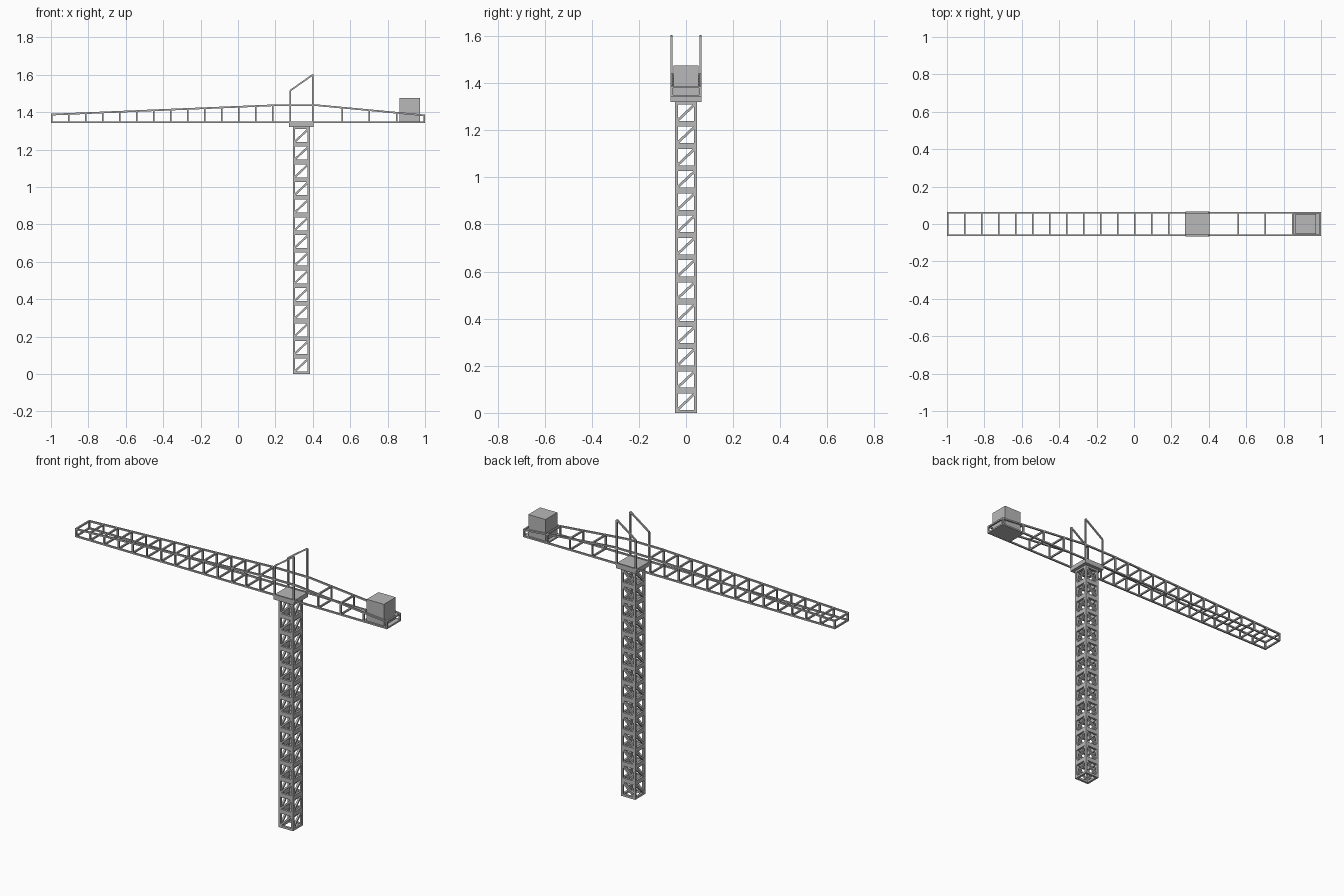
import bpy, bmesh
from mathutils import Vector, Matrix

cube = bpy.data.objects.get("Cube")
if cube:
    bpy.data.objects.remove(cube, do_unlink=True)

grey = bpy.data.materials.new("steel_grey")
grey.use_nodes = True
colour = (0.48, 0.48, 0.48, 1)
grey.diffuse_color = colour
grey.node_tree.nodes["Principled BSDF"].inputs["Base Color"].default_value = colour


def box(bm, centre, size):
    m = Matrix.Translation(centre) @ Matrix.Diagonal((*size, 1))
    bmesh.ops.create_cube(bm, size=1, matrix=m)


def bar(bm, a, b, t):
    """Square bar from a to b, thickness t, kept aligned with the axes."""
    a, b = Vector(a), Vector(b)
    along = (b - a).normalized()
    helper = Vector((0, 1, 0)) if abs(along.y) < 0.5 else Vector((0, 0, 1))
    if abs(along.x) < 0.01 and abs(along.y) > 0.01:
        helper = Vector((1, 0, 0))
    side = helper.cross(along).normalized()
    other = along.cross(side)
    rot = Matrix((side, other, along)).transposed().to_4x4()
    size = Matrix.Diagonal((t, t, (b - a).length, 1))
    bmesh.ops.create_cube(bm, size=1, matrix=Matrix.Translation((a + b) / 2) @ rot @ size)


def finish(bm, name):
    mesh = bpy.data.meshes.new(name)
    bm.to_mesh(mesh)
    bm.free()
    mesh.materials.append(grey)
    ob = bpy.data.objects.new(name, mesh)
    bpy.context.collection.objects.link(ob)
    return ob


# Mast: one braced cell, stacked with an array
MX, CELLS, MAST_H = 0.339, 14, 1.322
CELL = MAST_H / CELLS
T = 0.0125
r = 0.046 - T / 2
bm = bmesh.new()
for s in (-1, 1):
    for q in (-1, 1):
        box(bm, (MX + s * r, q * r, CELL / 2), (T, T, CELL))
    for z in (T / 2, CELL - T / 2):
        box(bm, (MX, s * r, z), (2 * r - T, T, T))
        box(bm, (MX + s * r, 0, z), (T, 2 * r - T, T))
    lo, hi = T * 0.8, CELL - T * 0.8
    bar(bm, (MX - r, s * r, lo), (MX + r, s * r, hi), 0.0105)
    bar(bm, (MX + s * r, -r, lo), (MX + s * r, r, hi), 0.0105)
mast = finish(bm, "mast")
stack = mast.modifiers.new("stack", 'ARRAY')
stack.count = CELLS
stack.use_relative_offset = False
stack.use_constant_offset = True
stack.constant_offset_displace = (0, 0, CELL)

# Slewing platform
bm = bmesh.new()
box(bm, (MX, 0, 1.334), (0.13, 0.13, 0.026))
finish(bm, "platform")

# Jib chords
B = 0.009
Y = 0.0605
LOW = 1.346
TOP = [(-0.9955, 1.387), (0.2, 1.437), (0.42, 1.437), (0.9955, 1.383)]
bm = bmesh.new()
for y in (-Y, Y):
    box(bm, (0, y, LOW), (2, B, B))
    for (xa, za), (xb, zb) in zip(TOP, TOP[1:]):
        bar(bm, (xa, y, za), (xb, y, zb), B)
finish(bm, "jib_chords")


def top_height(x):
    for (xa, za), (xb, zb) in zip(TOP, TOP[1:]):
        if xa <= x <= xb:
            return za + (zb - za) * (x - xa) / (xb - xa)


# Jib frames: a rectangular ring at each station
bm = bmesh.new()
stations = [-0.9955 + 0.0909 * i for i in range(14)]
stations += [0.557, 0.701, 0.848, 0.9955]
for x in stations:
    z = top_height(x)
    for y in (-Y, Y):
        box(bm, (x, y, (LOW + z) / 2), (B, B, z - LOW + B * 0.9))
    for h in (LOW, z):
        box(bm, (x, 0, h), (B, 2 * Y, B))
finish(bm, "jib_frames")

# Sloped-top head frames on both sides of the platform
bm = bmesh.new()
for y in (-0.0615, 0.0615):
    path = [(0.279, y, 1.34), (0.279, y, 1.515), (0.4, y, 1.6), (0.4, y, 1.34)]
    for a, b in zip(path, path[1:]):
        bar(bm, a, b, 0.0085)
finish(bm, "head_frames")

# Counterweight and the tray that carries it
bm = bmesh.new()
box(bm, (0.918, 0, 1.412), (0.11, 0.108, 0.126))
finish(bm, "counterweight")
bm = bmesh.new()
box(bm, (0.92, 0, 1.346), (0.145, 0.118, 0.008))
finish(bm, "counterweight_tray")
